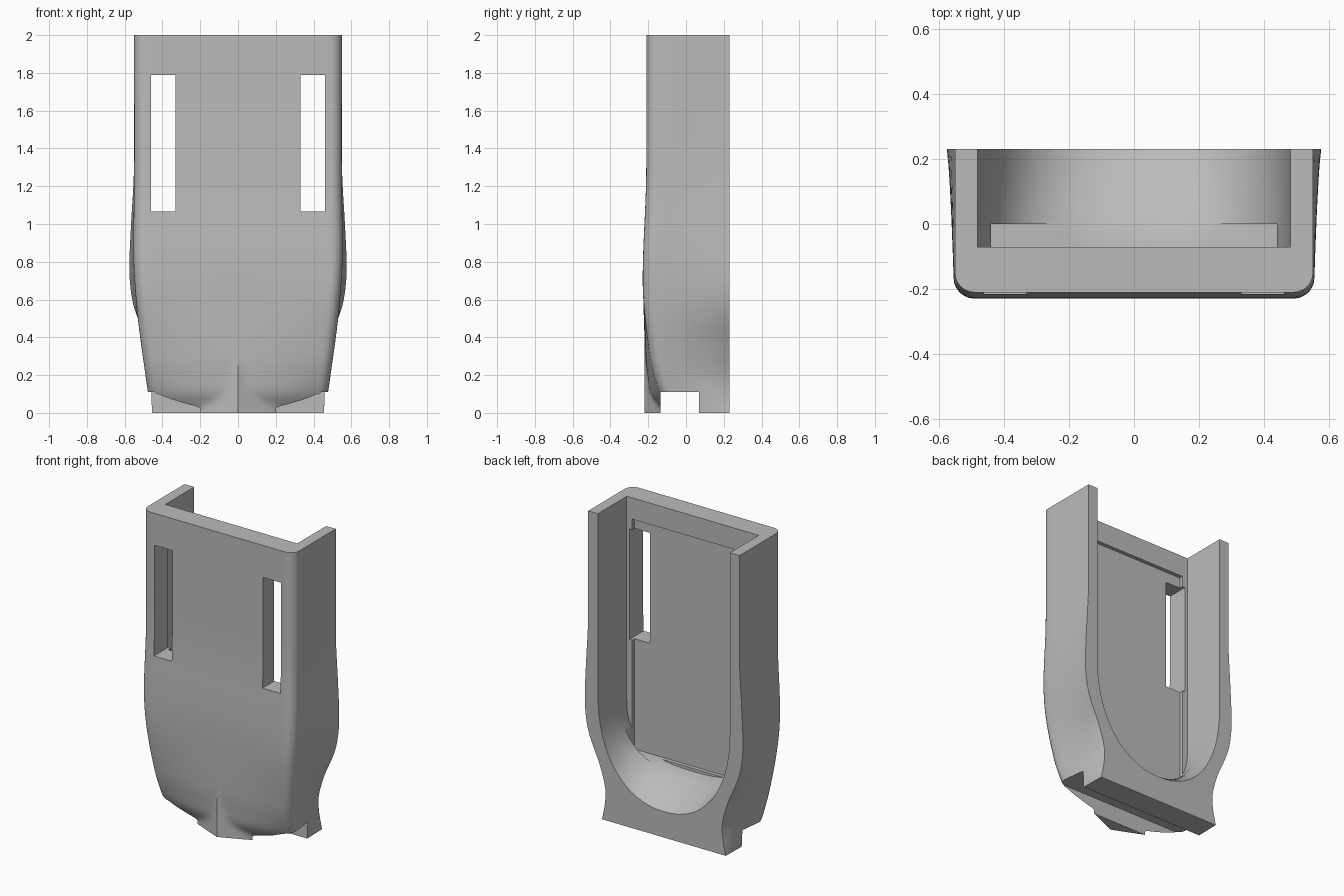
import bpy, bmesh, math

old = bpy.data.objects.get("Cube")
if old:
    bpy.data.objects.remove(old, do_unlink=True)

grey = bpy.data.materials.new("plain_grey")
grey.use_nodes = True
colour = (0.5, 0.5, 0.5, 1)
grey.diffuse_color = colour
grey.node_tree.nodes["Principled BSDF"].inputs["Base Color"].default_value = colour


def curve(keys, z):
    """Smooth curve through (height, value) keys."""
    for i in range(len(keys) - 1):
        (a, va), (b, vb) = keys[i], keys[i + 1]
        if z <= b + 1e-6:
            def slope(j):
                lo, hi = keys[max(j - 1, 0)], keys[min(j + 1, len(keys) - 1)]
                return (hi[1] - lo[1]) / (hi[0] - lo[0])
            h = b - a
            t = (z - a) / h
            return ((2 * t**3 - 3 * t**2 + 1) * va + (t**3 - 2 * t**2 + t) * h * slope(i)
                    + (3 * t**2 - 2 * t**3) * vb + (t**3 - t**2) * h * slope(i + 1))
    return keys[-1][1]


def loft(name, rings):
    """Solid skinned through closed rings of equal length."""
    bm = bmesh.new()
    loops = [[bm.verts.new(p) for p in ring] for ring in rings]
    n = len(loops[0])
    for a, b in zip(loops, loops[1:]):
        for i in range(n):
            j = (i + 1) % n
            bm.faces.new((a[i], a[j], b[j], b[i]))
    bm.faces.new(loops[0])
    bm.faces.new(loops[-1])
    bmesh.ops.recalc_face_normals(bm, faces=bm.faces)
    mesh = bpy.data.meshes.new(name)
    bm.to_mesh(mesh)
    bm.free()
    mesh.materials.append(grey)
    obj = bpy.data.objects.new(name, mesh)
    bpy.context.collection.objects.link(obj)
    return obj


def box(name, x, y, z):
    return loft(name, [[(x[0], y[0], h), (x[1], y[0], h), (x[1], y[1], h), (x[0], y[1], h)]
                       for h in z])


# Outer shell outline by height
BACK = 0.23
back_width = [(0, .45), (.1, .43), (.2, .425), (.35, .465), (.5, .53), (.6, .56),
              (.75, .575), (1, .566), (1.25, .552), (1.5, .55), (2, .55)]
front_width = [(0, .455), (.1, .475), (.2, .49), (.5, .53), (.8, .553), (1.2, .55), (2, .55)]
front_y = [(0, -.13), (.03, -.15), (.1, -.19), (.2, -.205), (.3, -.215), (.6, -.226),
           (.8, -.228), (1.2, -.212), (1.5, -.21), (2, -.21)]
front_bow = [(0, .085), (.1, .07), (.2, .045), (.3, .03), (.6, 0), (.8, 0), (2, 0)]
RADIUS = 0.06


def shell_ring(z):
    wb, wf = curve(back_width, z), curve(front_width, z)
    yf, bow = curve(front_y, z), curve(front_bow, z)
    flat = wf - RADIUS
    edge_y = yf + bow * (flat / wf) ** 2 + RADIUS
    half = []
    # side wall from back to front
    for i in range(8):
        t = i / 8
        half.append((wb + (wf - wb) * t ** 0.7, BACK + (edge_y - BACK) * t, z))
    # rounded front corner
    for i in range(7):
        a = math.pi / 2 * i / 6
        half.append((flat + RADIUS * math.cos(a), edge_y - RADIUS * math.sin(a), z))
    # bowed front with a central keel near the foot
    for i in range(1, 21):
        x = flat * (1 - i / 20)
        y = yf + bow * (x / wf) ** 2
        half.append((x, min(y, -0.22 + 0.425 * x) if z < 0.5 else y, z))
    return half + [(-x, y, z) for x, y, z in reversed(half[:-1])]


levels = [i * 0.025 for i in range(24)] + [0.6 + i * 0.05 for i in range(29)]
holder = loft("holder_shell", [shell_ring(z) for z in levels])


# Bowl-bottomed cavity, open at the back and top
def cavity_ring(y):
    t = min(max((y + 0.07) / 0.3, 0), 1)
    bottom = 0.32 - 0.15 * t ** 1.5
    height, power = 0.35 + 0.3 * t, 2 / (2.6 - 0.4 * t)
    ring = [(0.48, y, 2.2)]
    for i in range(33):
        a = math.pi * i / 32
        c, s = math.cos(a), max(math.sin(a), 0)
        ring.append((math.copysign(0.48 * abs(c) ** power, c), y,
                     bottom + height * (1 - s ** power)))
    return ring + [(-0.48, y, 2.2)]


cutters = [loft("cavity_cutter", [cavity_ring(-0.07 + i * 0.03) for i in range(11)]
                + [cavity_ring(0.4)])]
# Shallow panel recess, strap slots and foot groove
cutters.append(box("recess_cutter", (-.44, .44), (-.095, 0), (.34, 1.86)))
for side in (-1, 1):
    cutters.append(box("slot_cutter", (side * .33, side * .46), (-.5, 0), (1.065, 1.79)))
cutters.append(box("groove_cutter", (-1, 1), (-.135, .07), (-.2, .11)))

bpy.context.view_layer.objects.active = holder
for cutter in cutters:
    mod = holder.modifiers.new(cutter.name, 'BOOLEAN')
    mod.operation = 'DIFFERENCE'
    mod.solver = 'EXACT'
    mod.object = cutter
    bpy.ops.object.modifier_apply(modifier=mod.name)
    bpy.data.objects.remove(cutter, do_unlink=True)

# Smooth shading with crisp cut edges
bpy.ops.object.select_all(action='DESELECT')
holder.select_set(True)
bpy.ops.object.shade_smooth_by_angle(angle=math.radians(30))
